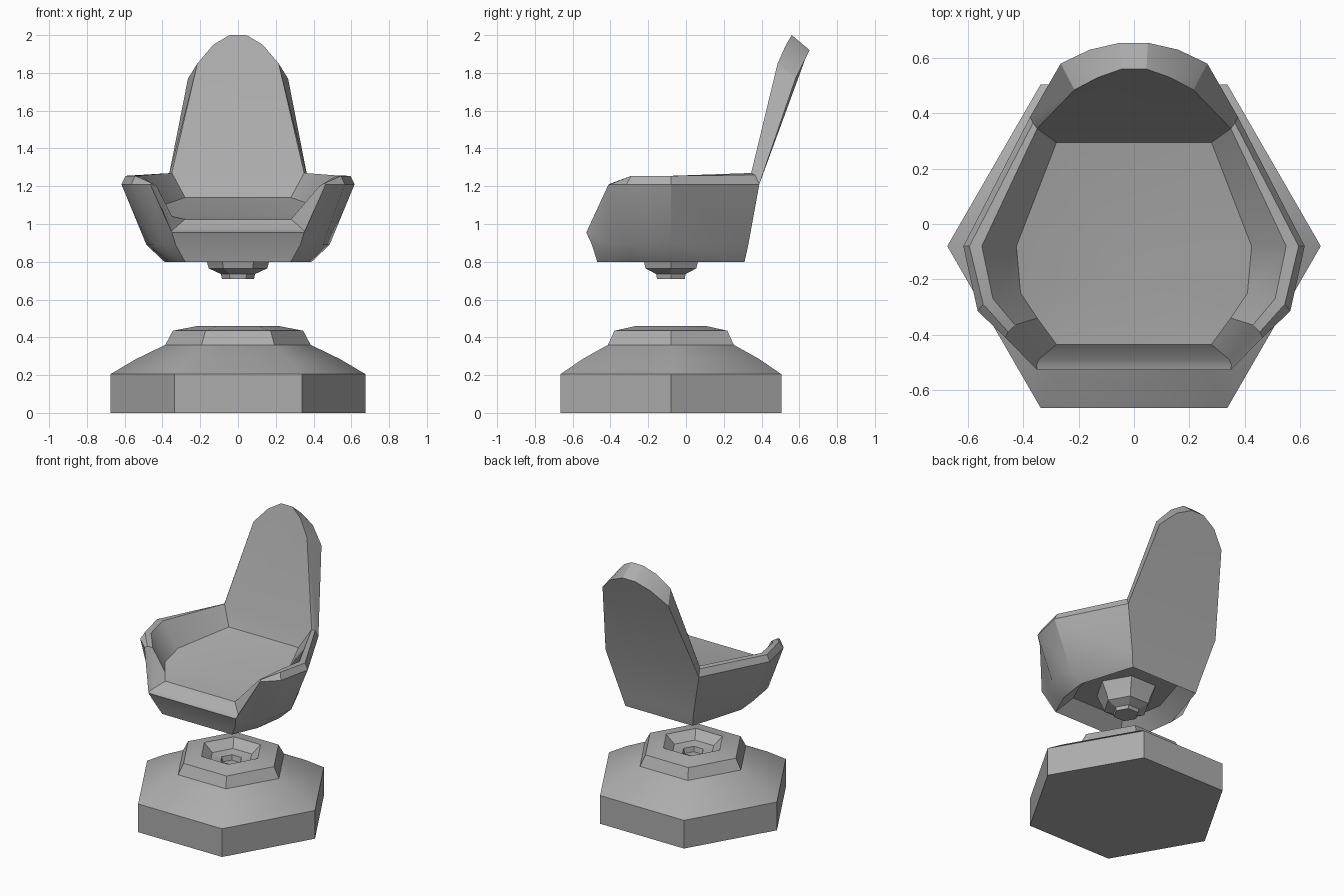
import bpy, bmesh, math

if "Cube" in bpy.data.objects:
    bpy.data.objects.remove(bpy.data.objects["Cube"], do_unlink=True)

grey = bpy.data.materials.new("plain_grey")
grey.use_nodes = True
grey.diffuse_color = (0.42, 0.42, 0.42, 1)
grey.node_tree.nodes["Principled BSDF"].inputs["Base Color"].default_value = (0.42, 0.42, 0.42, 1)

AXIS_Y = -0.08  # swivel axis


def finish(bm, name, angle):
    bmesh.ops.recalc_face_normals(bm, faces=bm.faces)
    mesh = bpy.data.meshes.new(name)
    bm.to_mesh(mesh)
    bm.free()
    mesh.materials.append(grey)
    obj = bpy.data.objects.new(name, mesh)
    bpy.context.collection.objects.link(obj)
    bpy.ops.object.select_all(action='DESELECT')
    obj.select_set(True)
    bpy.context.view_layer.objects.active = obj
    bpy.ops.object.shade_smooth_by_angle(angle=math.radians(angle))
    return obj


def hex_turned(name, profile, angle):
    """Six-sided turned solid from (radius, height) pairs, capped at both ends."""
    bm = bmesh.new()
    rings = []
    for r, z in profile:
        rings.append([bm.verts.new((r * math.cos(i * math.pi / 3),
                                    AXIS_Y + r * math.sin(i * math.pi / 3), z))
                      for i in range(6)])
    for lo, hi in zip(rings, rings[1:]):
        for i in range(6):
            j = (i + 1) % 6
            bm.faces.new((lo[i], lo[j], hi[j], hi[i]))
    bm.faces.new(rings[0])
    bm.faces.new(rings[-1])
    return finish(bm, name, angle)


# Pedestal with a stepped socket in its top
hex_turned("pedestal", [(0.675, 0), (0.675, 0.205), (0.54, 0.285), (0.385, 0.36),
                        (0.345, 0.435), (0.215, 0.46), (0.15, 0.405),
                        (0.075, 0.395), (0.065, 0.36)], 35)

# Swivel plug under the seat
hex_turned("swivel_plug", [(0.21, 0.9), (0.165, 0.8), (0.155, 0.765),
                           (0.09, 0.735), (0.085, 0.71)], 25)

# Seat shell: cross-sections from back to front, each running
# bottom rim, lower edge, shoulder, outer crest, inner crest, cushion edge
stations = [
    [(0.27, 0.31, 0.80), (0.29, 0.33, 0.89), (0.375, 0.388, 1.21),
     (0.365, 0.365, 1.26), (0.35, 0.345, 1.27), (0.28, 0.295, 1.14)],
    [(0.39, -0.08, 0.80), (0.485, -0.08, 0.89), (0.617, -0.08, 1.21),
     (0.595, -0.08, 1.255), (0.55, -0.08, 1.255), (0.425, -0.08, 1.09)],
    [(0.36, -0.29, 0.80), (0.45, -0.30, 0.89), (0.565, -0.315, 1.21),
     (0.545, -0.29, 1.255), (0.51, -0.27, 1.25), (0.41, -0.25, 1.06)],
    [(0.32, -0.38, 0.80), (0.40, -0.40, 0.89), (0.465, -0.41, 1.21),
     (0.455, -0.39, 1.215), (0.43, -0.365, 1.20), (0.35, -0.34, 1.04)],
    [(0.28, -0.47, 0.80), (0.33, -0.498, 0.89), (0.35, -0.528, 0.955),
     (0.352, -0.51, 0.96), (0.345, -0.49, 0.97), (0.28, -0.435, 1.025)],
]
# Backrest outlines, bottom to top
front_edge = [(0.215, 0.485, 1.85), (0.13, 0.53, 1.95), (0.045, 0.56, 2.0)]
back_edge = [(0.265, 0.58, 1.77), (0.16, 0.63, 1.87), (0.05, 0.655, 1.92)]

bm = bmesh.new()


def pair(points):
    """Vertices for one side and their mirror images."""
    return [[bm.verts.new((s * x, y, z)) for x, y, z in points] for s in (1, -1)]


sides = [pair(s) for s in stations]
loop = [s[0] for s in sides] + [s[1] for s in reversed(sides)]
for a, b in zip(loop, loop[1:]):
    for k in range(5):
        bm.faces.new((a[k], b[k], b[k + 1], a[k + 1]))

# Rear panel and foot of the backrest
left, right = loop[0], loop[-1]
for k in (0, 1, 4):
    bm.faces.new((right[k], left[k], left[k + 1], right[k + 1]))

# Dished cushion
dip = bm.verts.new((0, -0.1, 1.045))
for a, b in zip(loop, loop[1:] + loop[:1]):
    bm.faces.new((a[5], b[5], dip))

# Hollow underside
inner = [bm.verts.new((s[0].co.x * 0.75, AXIS_Y + (s[0].co.y - AXIS_Y) * 0.75, 0.89)) for s in loop]
for i in range(len(loop)):
    j = (i + 1) % len(loop)
    bm.faces.new((loop[i][0], loop[j][0], inner[j], inner[i]))
bm.faces.new(inner)

# Tall backrest
fronts, backs = pair(front_edge), pair(back_edge)
for root, f, b in ((left, fronts[0], backs[0]), (right, fronts[1], backs[1])):
    bm.faces.new((root[3], root[4], f[0]))
    bm.faces.new((root[2], root[3], f[0], b[0]))
    for k in range(2):
        bm.faces.new((b[k], f[k], f[k + 1], b[k + 1]))
bm.faces.new((fronts[0][2], fronts[1][2], backs[1][2], backs[0][2]))
bm.faces.new([left[4]] + fronts[0] + fronts[1][::-1] + [right[4]])
bm.faces.new([left[2]] + backs[0] + backs[1][::-1] + [right[2]])
finish(bm, "seat_shell", 28)
